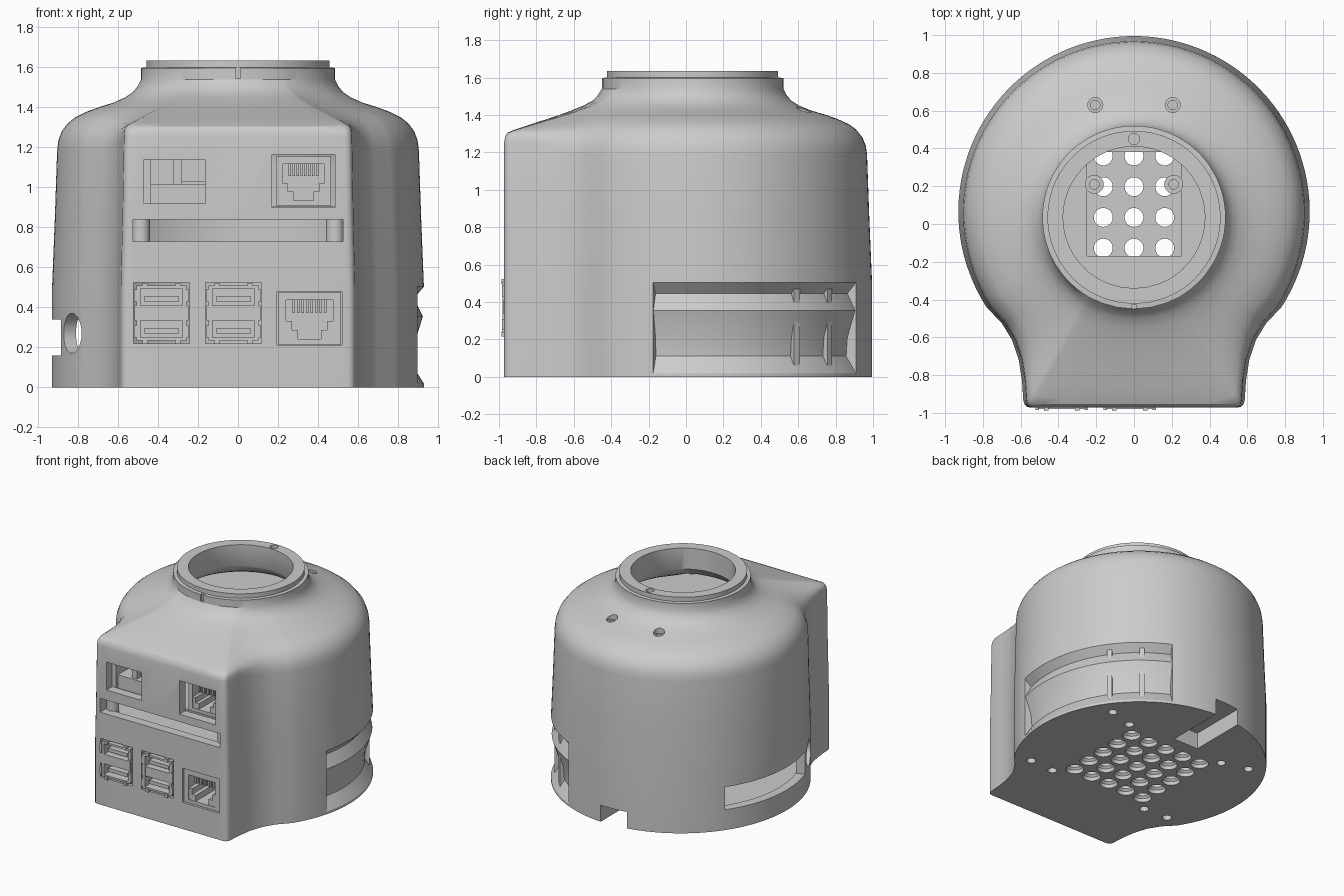
import bpy, bmesh, math
from mathutils import Matrix, Vector

if "Cube" in bpy.data.objects:
    bpy.data.objects.remove(bpy.data.objects["Cube"])

CY = 0.065                      # centre of the round body in y
NECK = Vector((0, 0.035))       # centre of the neck


def skin(bm, rings):
    """Closed solid through a stack of rings with equal point counts."""
    vs = [[bm.verts.new(p) for p in r] for r in rings]
    n = len(vs[0])
    for a, b in zip(vs, vs[1:]):
        for i in range(n):
            bm.faces.new((a[i], a[(i + 1) % n], b[(i + 1) % n], b[i]))
    bm.faces.new(vs[0][::-1])
    bm.faces.new(vs[-1])


def box(bm, x0, x1, y0, y1, z0, z1):
    skin(bm, [[(x0, y0, z), (x1, y0, z), (x1, y1, z), (x0, y1, z)] for z in (z0, z1)])


def lathe(bm, prof, x, y, n=24):
    skin(bm, [[(x + r * math.cos(2 * math.pi * i / n), y + r * math.sin(2 * math.pi * i / n), z)
               for i in range(n)] for r, z in prof])


def wedge(bm, prof, a0, a1, n):
    """Sweep a closed (r, z) polygon round the body axis from a0 to a1 degrees."""
    rings = []
    for i in range(n + 1):
        a = math.radians(a0 + (a1 - a0) * i / n)
        rings.append([(r * math.cos(a), CY + r * math.sin(a), z) for r, z in prof])
    skin(bm, rings)


def make(name, bm):
    bmesh.ops.recalc_face_normals(bm, faces=bm.faces[:])
    me = bpy.data.meshes.new(name)
    bm.to_mesh(me)
    bm.free()
    ob = bpy.data.objects.new(name, me)
    bpy.context.collection.objects.link(ob)
    return ob


def activate(ob):
    bpy.ops.object.select_all(action='DESELECT')
    ob.select_set(True)
    bpy.context.view_layer.objects.active = ob


def cut(ob, cutter):
    cutter.hide_render = True
    activate(ob)
    m = ob.modifiers.new("cut", 'BOOLEAN')
    m.operation, m.solver, m.object = 'DIFFERENCE', 'EXACT', cutter
    bpy.ops.object.modifier_apply(modifier=m.name)
    bpy.data.objects.remove(cutter)


def smooth(ob, deg=32):
    activate(ob)
    bpy.ops.object.shade_smooth_by_angle(angle=math.radians(deg))


# Plan outline: round body flowing into a square front block
side = [(.2, -.972), (.4, -.972), (.55, -.972), (.568, -.967), (.58, -.955), (.586, -.935),
        (.593, -.83), (.61, -.72), (.645, -.615), (.70, -.525)]
arc = [math.radians(-32.9 + 245.8 * i / 80) for i in range(81)]
outline = ([(0, -.972)] + side + [(.93 * math.cos(a), CY + .93 * math.sin(a)) for a in arc]
           + [(-x, y) for x, y in reversed(side)])

# Shoulder levels: (spread, z) on the round part, (spread, z) on the front block
SHOULDER = [(1, 1.185, 1, 1.255), (.985, 1.235, .99, 1.285), (.945, 1.28, .965, 1.305),
            (.87, 1.322, .9, 1.32), (.786, 1.35, .786, 1.34), (.64, 1.38, .64, 1.365),
            (.49, 1.403, .49, 1.39), (.33, 1.424, .33, 1.42), (.19, 1.45, .19, 1.45),
            (.10, 1.475, .10, 1.475), (.045, 1.503, .045, 1.503), (0, 1.54, 0, 1.54)]


def body(bm, scale, neck_r, z0, drop, top):
    rings = []
    for z, k in ((z0, 1), (.5, 1), (.85, .985)):
        rings.append([(x * k * scale, y * scale * (k if y > 0 else 1), z) for x, y in outline])
    levels = SHOULDER + top
    for lv in levels:
        ring = []
        for x, y in outline:
            w = min(1, max(0, (-.5 - y) / .4))
            w = w * w * (3 - 2 * w)
            s, z = lv[0] + (lv[2] - lv[0]) * w, lv[1] + (lv[3] - lv[1]) * w
            r = lv[4] if len(lv) > 4 else neck_r
            p = Vector((x * .973 * scale, y * scale * (.973 if y > 0 else 1)))
            q = NECK + (p - NECK).normalized() * r
            q = q.lerp(p, s)
            ring.append((q.x, q.y, z - drop))
        rings.append(ring)
    skin(bm, rings)


# Housing with hollow inside and open neck
bm = bmesh.new()
body(bm, 1, .485, 0, 0, [(0, z, 0, z, r) for r, z in ((.485, 1.598), (.458, 1.6), (.458, 1.635))])
housing = make("housing", bm)
bm = bmesh.new()
body(bm, .925, .375, .15, .07, [(0, 1.8, 0, 1.8, .375)])
cut(housing, make("cavity", bm))

bm = bmesh.new()
for i in range(5):              # floor vent grid
    for j in range(5):
        lathe(bm, [(.066, -.05), (.066, .03), (.05, .045), (.05, .158)],
              (i - 2) * .1625, .035 + (j - 2) * .1625)
for s in (-1, 1):               # floor screw holes, shoulder holes
    for x, y in ((.65, .53), (.44, .47), (.65, -.40), (.44, -.41)):
        lathe(bm, [(.034, -.05), (.034, .158)], s * x, y, 16)
    lathe(bm, [(.025, 1.25), (.025, 1.4), (.04, 1.4), (.04, 1.6)], s * .205, .63, 16)
lathe(bm, [(.03, 1.56), (.03, 1.7)], 0, .45, 12)
box(bm, -.012, .012, -.5, -.43, 1.545, 1.61)            # neck index groove
box(bm, -.17, .05, .52, 1.1, -.05, .13)                 # rear cable notch
wedge(bm, [(.8, .16), (1, .16), (1, .34), (.8, .34)], 145, 198, 16)     # left slot
wedge(bm, [(1.05, -.05), (.945, -.005), (.873, .11), (.88, .21), (.925, .355), (.88, .445),
           (.94, .515), (1.05, .515)], -15, 65, 24)     # right recess
d = Vector((-.89, -.45, 0))                             # round side hole
bmesh.ops.create_cone(bm, cap_ends=True, segments=32, radius1=.1, radius2=.1, depth=.3,
                      matrix=Matrix.Translation((-.83, -.35, .27))
                      @ d.to_track_quat('Z', 'Y').to_matrix().to_4x4())
for x0, x1, z0, z1 in ((-.47, -.165, .92, 1.14), (.17, .485, .9, 1.165), (-.525, .525, .73, .84),
                       (-.522, -.243, .22, .525), (-.162, .117, .22, .525), (.195, .52, .21, .48)):
    box(bm, x0, x1, -1.1, -.85, z0, z1)                 # front openings
cut(housing, make("openings", bm))
smooth(housing)

# Small upright ribs in the right recess
bm = bmesh.new()
for a in (35.7, 51):
    wedge(bm, [(.86, .06), (.905, .06), (.905, .47), (.86, .47)], a - 1.2, a + 1.2, 2)
make("recess_ribs", bm)

# Inner shelf with a window, and its two screw bosses
bm = bmesh.new()
lathe(bm, [(.8, 1.2), (.8, 1.235)], 0, .035, 64)
shelf = make("inner_shelf", bm)
bm = bmesh.new()
box(bm, -.25, .25, -.17, .38, 1.1, 1.3)
cut(shelf, make("shelf_window", bm))
bm = bmesh.new()
for s in (-1, 1):
    lathe(bm, [(.025, 1.18), (.05, 1.18), (.05, 1.26), (.025, 1.26), (.025, 1.2)], s * .21, .21, 20)
smooth(make("shelf_bosses", bm))


# Double-stacked flat sockets
def stacked_socket(name, cx):
    bm = bmesh.new()
    box(bm, cx - .125, cx + .125, -.74, -.72, .235, .51)
    for s in (-1, 1):
        a, b = sorted((cx + s * .105, cx + s * .125))
        box(bm, a, b, -.98, -.73, .235, .51)
        for z in (.228, .508):                          # spring tabs
            a, b = sorted((cx + s * .07, cx + s * .095))
            box(bm, a, b, -.987, -.9, z - .012, z + .015)
        for z in (.28, .46):
            a, b = sorted((cx + s * .12, cx + s * .138))
            box(bm, a, b, -.985, -.9, z - .03, z + .03)
    for z0, z1 in ((.235, .25), (.495, .51)):
        box(bm, cx - .11, cx + .11, -.98, -.73, z0, z1)
    box(bm, cx - .135, cx + .135, -.976, -.73, .335, .41)
    for z in (.282, .44):                               # contact tongues
        box(bm, cx - .085, cx + .085, -.955, -.73, z - .012, z + .016)
    make(name, bm)


stacked_socket("left_stacked_socket", -.3825)
stacked_socket("middle_stacked_socket", -.0225)


# Square jack with stepped plug opening and contact pins
def jack(name, x0, x1, z0, z1, y):
    bm = bmesh.new()
    w, h = x1 - x0, z1 - z0
    box(bm, x0, x1, -.68, -.66, z0, z1)
    box(bm, x0, x0 + .13 * w, y, -.67, z0, z1)
    box(bm, x1 - .13 * w, x1, y, -.67, z0, z1)
    box(bm, x0, x1, y, -.67, z1 - .15 * h, z1)
    box(bm, x0, x1, y, -.67, z0, z0 + .1 * h)
    for s in (0, 1):                                    # steps beside the latch
        for f, t in ((.32, .28), (.22, .45)):
            a, b = sorted((x0 + s * w, x0 + s * w + (1 - 2 * s) * f * w))
            box(bm, a, b, y + .004, -.67, z0, z0 + t * h)
    for i in range(8):
        x = x0 + w * (.25 + .5 * i / 7)
        box(bm, x - .006, x + .006, y + .03, -.67, z0 + .6 * h, z1 - .1 * h)
    return make(name, bm)


jack("network_jack", .2, .515, .215, .475, -.962)
jack("upper_right_jack", .19, .465, .91, 1.155, -.89)

# Upper left connector with an L-shaped inner ledge
bm = bmesh.new()
box(bm, -.48, -.16, -.66, -.64, .91, 1.15)
box(bm, -.48, -.435, -.9, -.65, .91, 1.15)
box(bm, -.48, -.16, -.88, -.65, .91, 1.015)
box(bm, -.325, -.28, -.86, -.65, 1.015, 1.15)
box(bm, -.28, -.16, -.82, -.65, 1.03, 1.15)
make("upper_left_connector", bm)

# Rounded posts behind the long slot, and boards carrying the connectors
bm = bmesh.new()
for s in (-1, 1):
    lathe(bm, [(.045, .7), (.045, .88)], s * .485, -.87, 20)
smooth(make("slot_posts", bm))
bm = bmesh.new()
for z in (.17, .69, .885):
    box(bm, -.53, .53, -.89, -.25, z, z + .022)
make("circuit_boards", bm)
